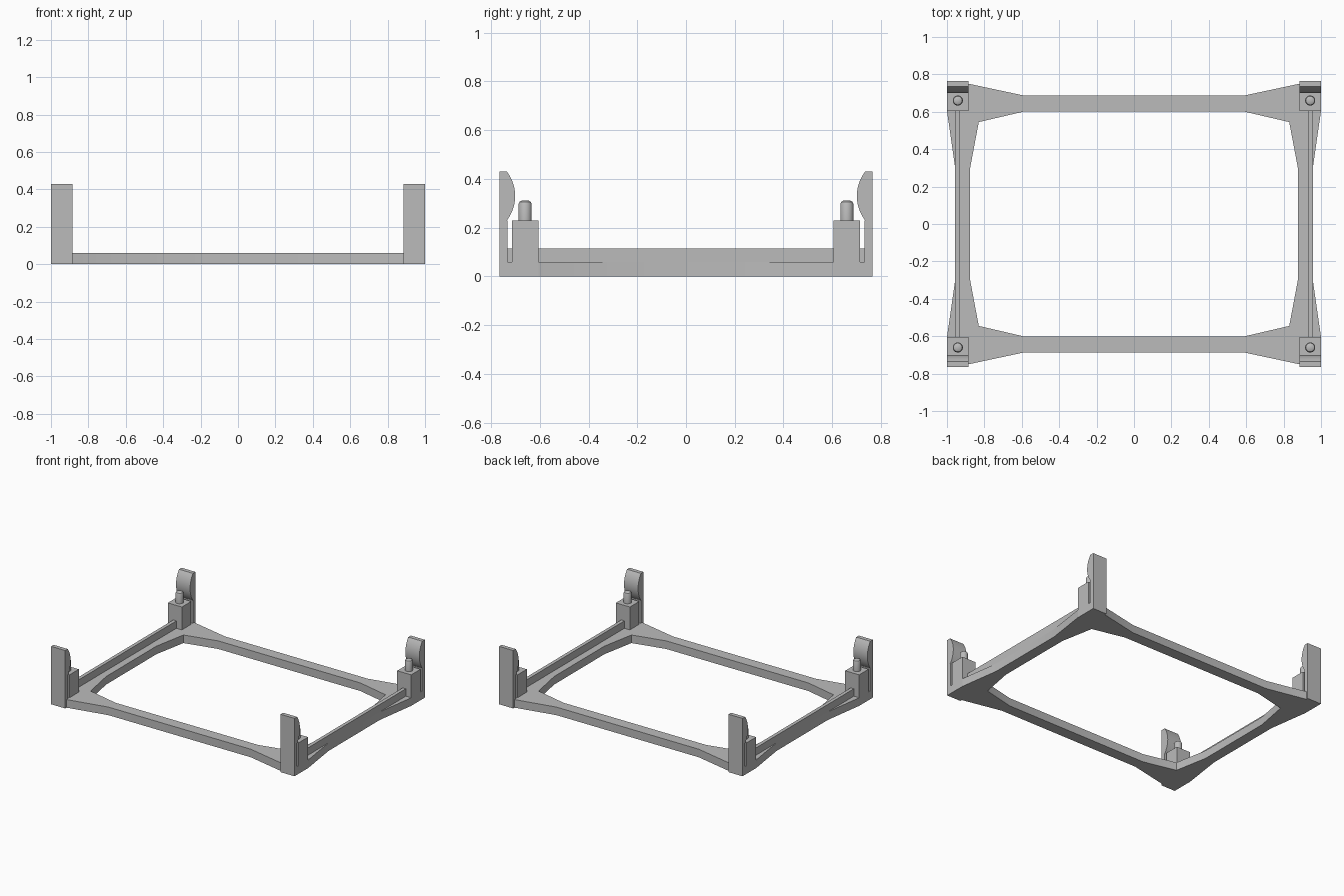
import bpy, bmesh, math
from mathutils import Vector

cube = bpy.data.objects.get("Cube")
if cube:
    bpy.data.objects.remove(cube, do_unlink=True)

# Single grey plastic
grey = bpy.data.materials.new("grey_plastic")
grey.use_nodes = True
colour = (0.5, 0.5, 0.5, 1)
grey.diffuse_color = colour
grey.node_tree.nodes["Principled BSDF"].inputs["Base Color"].default_value = colour


def finish(name, bm):
    """Turn one quarter of a part into an object mirrored to all four quarters."""
    # Open the faces on the mirror planes so the halves join cleanly
    seam = [f for f in bm.faces
            if any(all(abs(v.co[a]) < 1e-5 for v in f.verts) for a in (0, 1))]
    bmesh.ops.delete(bm, geom=seam, context="FACES_ONLY")
    bmesh.ops.recalc_face_normals(bm, faces=bm.faces)
    mesh = bpy.data.meshes.new(name)
    bm.to_mesh(mesh)
    bm.free()
    mesh.materials.append(grey)
    obj = bpy.data.objects.new(name, mesh)
    bpy.context.collection.objects.link(obj)
    bpy.ops.object.select_all(action="DESELECT")
    obj.select_set(True)
    bpy.context.view_layer.objects.active = obj
    bpy.ops.object.shade_smooth_by_angle(angle=math.radians(30))
    mirror = obj.modifiers.new("four_corners", "MIRROR")
    mirror.use_axis = (True, True, False)
    return obj


def prism(name, points, offset):
    """Extrude a flat outline along the offset vector."""
    bm = bmesh.new()
    face = bm.faces.new([bm.verts.new(p) for p in points])
    new = bmesh.ops.extrude_face_region(bm, geom=[face], use_keep_orig=True)["geom"]
    bmesh.ops.translate(bm, vec=Vector(offset),
                        verts=[g for g in new if isinstance(g, bmesh.types.BMVert)])
    return finish(name, bm)


BASE, RAIL, POST, TOP = 0.06, 0.115, 0.23, 0.43

# Flat base frame flaring out toward the corners
outline = [(0.956, 0), (0.956, 0.3), (1, 0.605), (0.885, 0.605), (0.885, 0.75),
           (0.585, 0.686), (0, 0.686), (0, 0.602), (0.585, 0.602),
           (0.83, 0.545), (0.877, 0.295), (0.877, 0)]
prism("base_frame", [(x, y, 0) for x, y in outline], (0, 0, BASE))

# Corner bracket: post, slot and upright clip with a bulging inner face
radius, half = 0.164, math.asin(0.1 / 0.164)
arc = []
for i in range(17):
    a = half * (1 - i / 8)
    arc.append((0.865 - radius * math.cos(a), 0.33 + radius * math.sin(a)))
bracket = [(0.605, 0), (0.765, 0), (0.765, TOP)] + arc + [
    (0.733, POST), (0.733, BASE), (0.715, BASE), (0.715, POST), (0.605, POST)]
prism("corner_bracket", [(0.885, y, z) for y, z in bracket], (0.115, 0, 0))

# Thin stiffening rail along each side
rail = [(0.93, 0), (0.956, 0), (0.956, 0.733), (0.93, 0.733)]
prism("side_rail", [(x, y, BASE) for x, y in rail], (0, 0, RAIL - BASE))

# Locating peg with a rounded tip, turned from a profile
profile = [(0.027, POST), (0.027, 0.297), (0.023, 0.306), (0.014, 0.311)]
bm = bmesh.new()
rings = []
for r, z in profile:
    rings.append([bm.verts.new((0.942 + r * math.cos(t), 0.66 + r * math.sin(t), z))
                  for t in (math.tau * i / 24 for i in range(24))])
for low, high in zip(rings, rings[1:]):
    for i in range(24):
        j = (i + 1) % 24
        bm.faces.new((low[i], low[j], high[j], high[i]))
bm.faces.new(rings[-1])
finish("locating_peg", bm)
